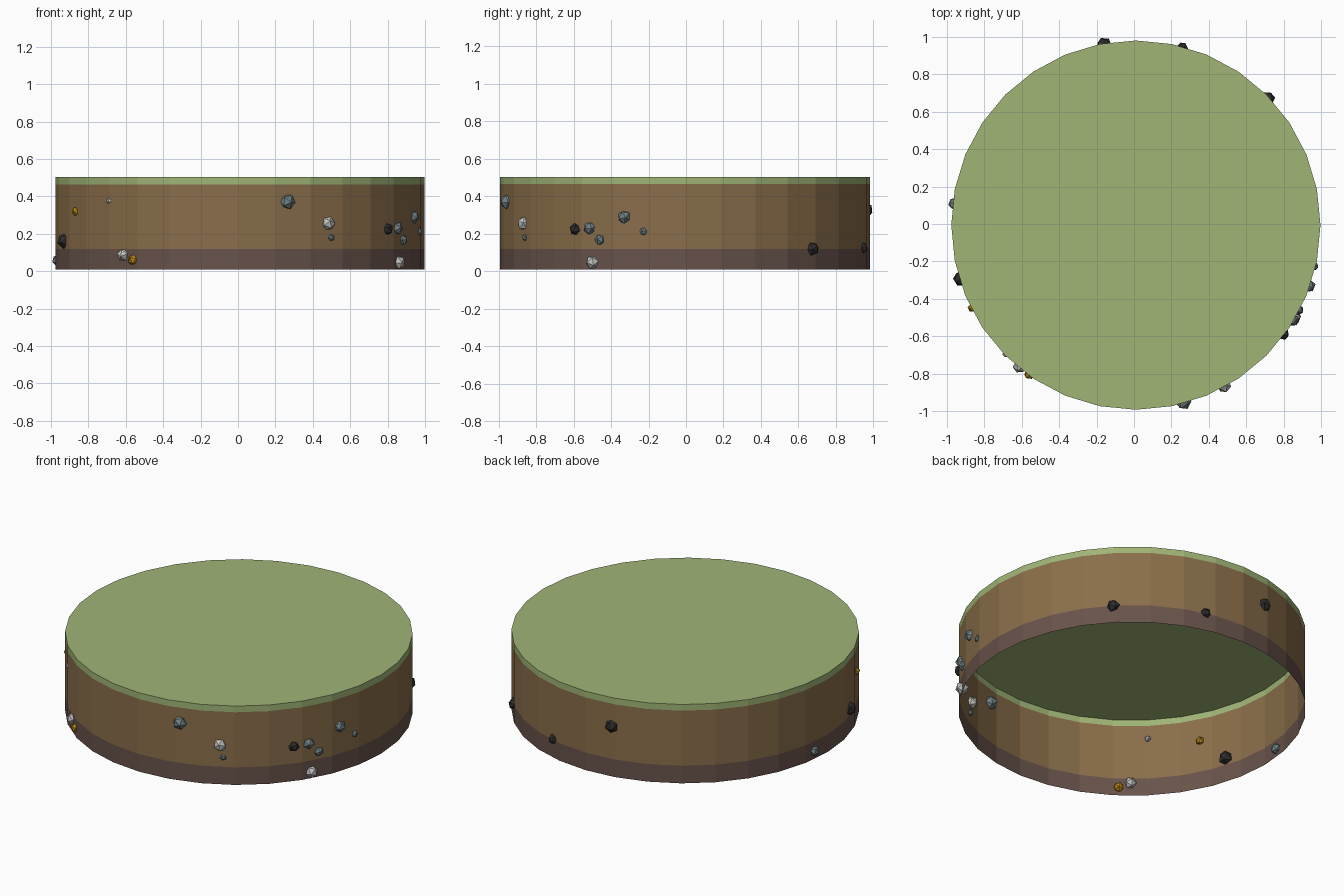
import bpy, bmesh, math, random
from mathutils import Matrix, Vector, Euler

if "Cube" in bpy.data.objects:
    bpy.data.objects.remove(bpy.data.objects["Cube"])

random.seed(4)
CX, CY, R, SIDES = 0.01, -0.006, 0.987, 32


def material(name, rgb):
    def lin(c):
        c /= 255
        return c / 12.92 if c <= 0.04045 else ((c + 0.055) / 1.055) ** 2.4
    m = bpy.data.materials.new(name)
    m.diffuse_color = (*[lin(c) for c in rgb], 1)
    m.use_nodes = True
    m.node_tree.nodes["Principled BSDF"].inputs["Base Color"].default_value = m.diffuse_color
    return m


GRASS = material("grass green", (160, 181, 118))
SOIL = material("soil brown", (138, 110, 74))
DEEP = material("deep soil brown", (104, 83, 75))
STONES = {
    "grey": material("slate grey", (112, 128, 132)),
    "black": material("coal black", (47, 47, 48)),
    "light": material("silver", (192, 192, 190)),
    "gold": material("ore gold", (184, 134, 20)),
}


def add_object(name, bm, mats):
    me = bpy.data.meshes.new(name)
    bm.to_mesh(me)
    bm.free()
    for m in mats:
        me.materials.append(m)
    ob = bpy.data.objects.new(name, me)
    bpy.context.collection.objects.link(ob)
    return ob


def band(name, z0, z1, mat, cap=False):
    """Thin open wall, optionally closed on top."""
    bm = bmesh.new()
    rings = []
    for z in (z0, z1):
        rings.append([bm.verts.new((CX + R * math.cos(2 * math.pi * i / SIDES),
                                    CY + R * math.sin(2 * math.pi * i / SIDES), z))
                      for i in range(SIDES)])
    lo, hi = rings
    for i in range(SIDES):
        j = (i + 1) % SIDES
        bm.faces.new((lo[i], lo[j], hi[j], hi[i]))
    if cap:
        bm.faces.new(hi)
    return add_object(name, bm, [mat])


# Ground layers, open underneath
band("deep_soil_layer", 0.01, 0.12, DEEP)
band("soil_layer", 0.12, 0.465, SOIL)
band("grass_layer", 0.465, 0.504, GRASS, cap=True)

# Stones set in the wall: colour, x, y, z, radius
stones = [
    ("gold", -.87, -.45, .32, .026), ("light", -.69, -.70, .377, .019),
    ("black", -.95, -.30, .162, .043), ("light", -.62, -.77, .088, .036),
    ("gold", -.565, -.81, .06, .03), ("grey", -.975, .11, .058, .033),
    ("grey", .265, -.955, .372, .043), ("light", .485, -.87, .255, .039),
    ("grey", .505, -.87, .18, .02), ("black", .80, -.59, .225, .034),
    ("grey", .86, -.52, .23, .036), ("grey", .89, -.465, .167, .03),
    ("light", .87, -.505, .048, .039), ("grey", .95, -.335, .29, .037),
    ("grey", .98, -.23, .212, .023), ("black", .72, .675, .12, .039),
    ("black", .26, .95, .125, .032), ("black", -.16, .965, .325, .042),
]
for k, (colour, x, y, z, r) in enumerate(stones):
    d = Vector((x - CX, y - CY, 0)).normalized() * R * 0.992
    turn = Euler([random.uniform(0, 6.28) for _ in range(3)]).to_matrix().to_4x4()
    bm = bmesh.new()
    bmesh.ops.create_icosphere(bm, subdivisions=1, radius=r,
                               matrix=Matrix.Translation((CX + d.x, CY + d.y, z)) @ turn)
    add_object(f"{colour}_stone_{k + 1}", bm, [STONES[colour]])
